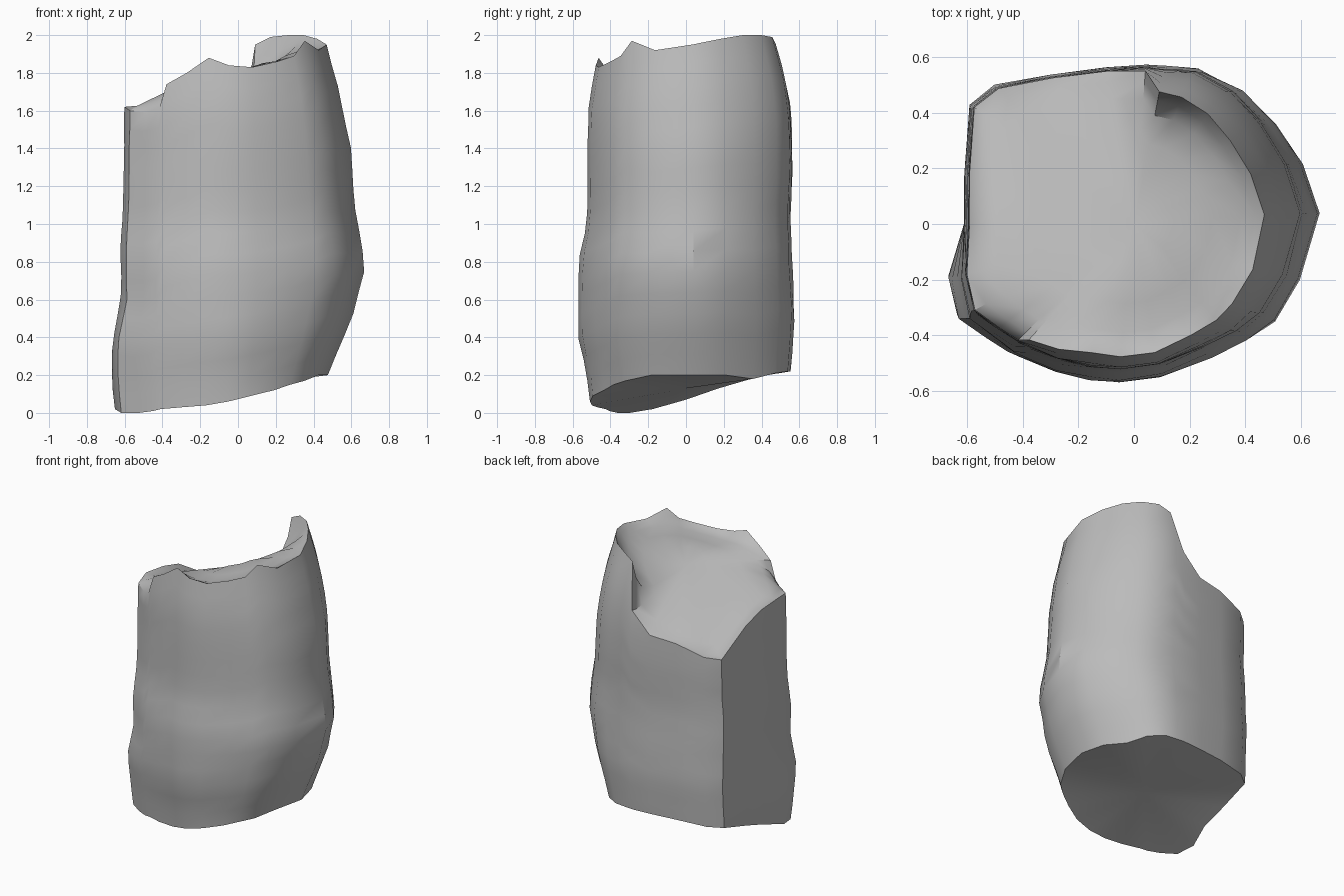
import bpy, bmesh, random
from math import radians

random.seed(4)
cube = bpy.data.objects.get("Cube")
if cube:
    bpy.data.objects.remove(cube)

# Outline at the widest level: x, y, height of lower edge, height of broken rim
OUTLINE = [
    (.67, .04, .2, 1.95), (.61, .22, .2, 1.98), (.51, .37, .18, 2), (.39, .49, .21, 2),
    (.25, .56, .22, 1.99), (.13, .57, .22, 1.95), (.05, .575, .22, 1.64), (-.1, .565, .22, 1.5),
    (-.3, .54, .22, 1.48), (-.5, .5, .21, 1.42), (-.59, .43, .2, 1.4), (-.61, .18, .13, 1.55),
    (-.61, 0, .07, 1.6), (-.62, -.2, .02, 1.62), (-.59, -.34, 0, 1.6), (-.5, -.41, 0, 1.59),
    (-.43, -.46, .01, 1.61), (-.39, -.48, .02, 1.74), (-.28, -.53, .03, 1.8),
    (-.16, -.56, .04, 1.88), (-.05, -.57, .06, 1.84), (.1, -.55, .09, 1.83),
    (.28, -.48, .12, 1.86), (.41, -.42, .15, 1.89), (.51, -.35, .17, 1.97), (.6, -.2, .2, 1.92)]

# Side profiles: (height, scale) in each direction
LEFT = [(0, .97), (.2, 1), (.9, 1), (1.1, .98), (1.6, .97)]
RIGHT = [(.15, .68), (.3, .77), (.5, .9), (.75, 1), (.85, .985), (1.1, .92), (1.4, .89),
         (1.7, .8), (2, .68)]
FRONT = [(0, .88), (.2, .92), (.4, 1), (.8, 1), (1, .92), (1.6, .91), (1.9, .82)]
BACK = [(.2, .96), (.5, 1), (1, .96), (1.3, .98), (1.6, .97), (1.8, .91), (2, .81)]


def sample(profile, z):
    """Linear interpolation along a profile."""
    if z <= profile[0][0]:
        return profile[0][1]
    for (z0, s0), (z1, s1) in zip(profile, profile[1:]):
        if z <= z1:
            return s0 + (s1 - s0) * (z - z0) / (z1 - z0)
    return profile[-1][1]


def wall_point(x, y, z):
    px = x * sample(RIGHT if x > 0 else LEFT, z)
    py = y * sample(BACK if y > 0 else FRONT, z)
    if x < 0 and y < 0:  # flared foot at the front corner
        px *= 1 + .08 * max(0, min(1, (.6 - z) * 4)) * min(1, -y * 5)
    return px, py, z


def bridge(bm, lower, upper):
    count = len(lower)
    for i in range(count):
        j = (i + 1) % count
        bm.faces.new((lower[i], lower[j], upper[j], upper[i]))


def cap(bm, ring, point, flip=False):
    centre = bm.verts.new(point)
    for a, b in zip(ring, ring[1:] + ring[:1]):
        bm.faces.new((b, a, centre) if flip else (a, b, centre))


bm = bmesh.new()

# Uneven outer wall, with slight dents between the two broken ends
LEVELS = 16
rings = []
for level in range(LEVELS + 1):
    t = level / LEVELS
    dent = .004 if 0 < level < LEVELS else 0
    ring = []
    for x, y, low, high in OUTLINE:
        px, py, pz = wall_point(x, y, low + (high - low) * t)
        k = 1 + random.uniform(-dent, dent)
        ring.append(bm.verts.new((px * k, py * k, pz)))
    rings.append(ring)
for lower, upper in zip(rings, rings[1:]):
    bridge(bm, lower, upper)


def broken_floor(x, y):
    """Slope falling to the back corner from a gently rising shelf."""
    right = max(0, x)
    slope = 1.76 + .38 * min(0, x) + right * (.6 + .8 * max(0, y)) - .33 * y
    shelf = 1.83 + .2 * right + .1 * y
    return min(slope, shelf)


# Sloping broken top
previous = rings[-1]
for scale, blend in ((.93, .5), (.82, .85), (.6, 1), (.3, 1)):
    ring = []
    for v in rings[-1]:
        x, y = v.co.x * scale, v.co.y * scale
        z = v.co.z + (broken_floor(x, y) - v.co.z) * blend
        ring.append(bm.verts.new((x, y, z)))
    bridge(bm, previous, ring)
    previous = ring
cap(bm, previous, (0, 0, broken_floor(0, 0)))

# Slanted underside
cap(bm, rings[0], (-.08, 0, .13), flip=True)

bmesh.ops.recalc_face_normals(bm, faces=bm.faces)
mesh = bpy.data.meshes.new("broken_column")
bm.to_mesh(mesh)
bm.free()
column = bpy.data.objects.new("broken_column", mesh)
bpy.context.collection.objects.link(column)

# Plain grey stone
stone = bpy.data.materials.new("grey_stone")
stone.use_nodes = True
colour = (.5, .5, .5, 1)
stone.diffuse_color = colour
stone.node_tree.nodes["Principled BSDF"].inputs["Base Color"].default_value = colour
mesh.materials.append(stone)

# Smooth shading with crisp broken edges
bpy.ops.object.select_all(action='DESELECT')
column.select_set(True)
bpy.context.view_layer.objects.active = column
bpy.ops.object.shade_smooth_by_angle(angle=radians(35))
